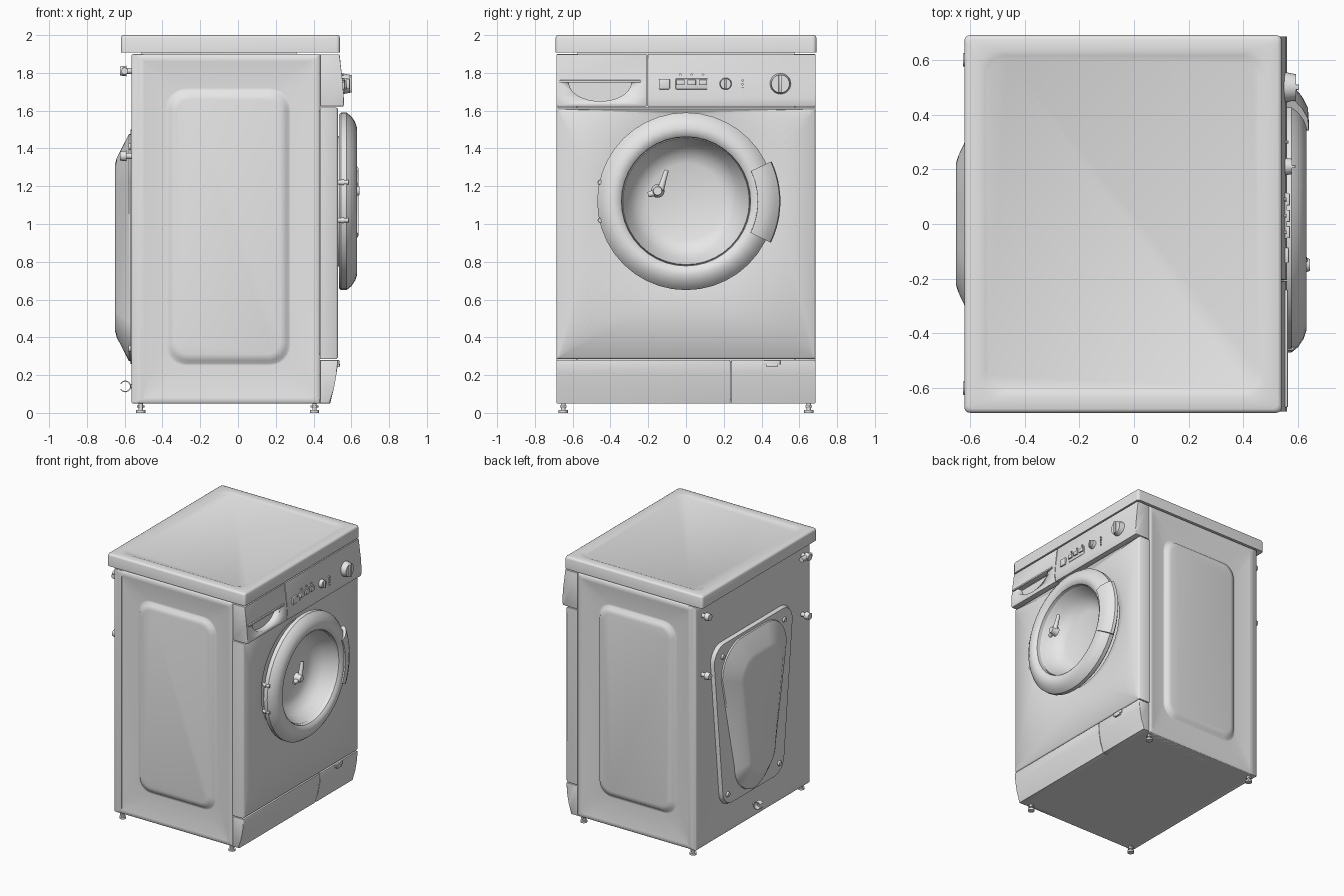
import bpy, bmesh, math
from mathutils import Vector

if "Cube" in bpy.data.objects:
    bpy.data.objects.remove(bpy.data.objects["Cube"])


def material(name, v):
    m = bpy.data.materials.new(name)
    m.diffuse_color = (v, v, v, 1)
    m.use_nodes = True
    m.node_tree.nodes["Principled BSDF"].inputs["Base Color"].default_value = m.diffuse_color
    return m


BODY = material("light_grey", 0.8)


def finish(name, bm, angle=35):
    bmesh.ops.recalc_face_normals(bm, faces=bm.faces)
    me = bpy.data.meshes.new(name)
    bm.to_mesh(me)
    bm.free()
    me.materials.append(BODY)
    ob = bpy.data.objects.new(name, me)
    bpy.context.collection.objects.link(ob)
    bpy.ops.object.select_all(action='DESELECT')
    ob.select_set(True)
    bpy.context.view_layer.objects.active = ob
    bpy.ops.object.shade_smooth_by_angle(angle=math.radians(angle))
    return ob


def loft(name, rings, angle=35, caps=True, loop=False):
    """Bridge closed rings of points; cap both ends or loop back to the first."""
    bm = bmesh.new()
    vs = [[bm.verts.new(p) for p in r] for r in rings]
    pairs = list(zip(vs, vs[1:])) + ([(vs[-1], vs[0])] if loop else [])
    for a, b in pairs:
        for i in range(len(a)):
            j = (i + 1) % len(a)
            bm.faces.new((a[i], a[j], b[j], b[i]))
    if caps:
        bm.faces.new(vs[0])
        bm.faces.new(vs[-1])
    bmesh.ops.remove_doubles(bm, verts=bm.verts, dist=1e-5)
    return finish(name, bm, angle)


def rr(u0, u1, v0, v1, r, taper=0, k=6):
    """Rounded rectangle outline; taper narrows the lower side."""
    pts = []
    for n, (u, v) in enumerate([(u1 - r, v1 - r), (u0 + r, v1 - r),
                                (u0 + r + taper, v0 + r), (u1 - r - taper, v0 + r)]):
        for i in range(k + 1):
            a = math.pi / 2 * (n + i / k)
            pts.append((u + r * math.cos(a), v + r * math.sin(a)))
    return pts


def box(name, x, y, z, bevel=0.006):
    bm = bmesh.new()
    bmesh.ops.create_cube(bm, size=1)
    for v in bm.verts:
        v.co = [lo + (c + 0.5) * (hi - lo) for c, (lo, hi) in zip(v.co, (x, y, z))]
    if bevel:
        bmesh.ops.bevel(bm, geom=bm.edges[:], offset=bevel, segments=2, profile=0.5, affect='EDGES')
    return finish(name, bm)


def prism(name, profile, y0, y1, bevel=0.006):
    """Extrude an x-z profile along y."""
    bm = bmesh.new()
    a, b = [[bm.verts.new((x, y, z)) for x, z in profile] for y in (y0, y1)]
    for i in range(len(a)):
        j = (i + 1) % len(a)
        bm.faces.new((a[i], a[j], b[j], b[i]))
    ends = [bm.faces.new(a), bm.faces.new(b)]
    edges = list({e for f in ends for e in f.edges})
    bmesh.ops.bevel(bm, geom=edges, offset=bevel, segments=2, profile=0.5, affect='EDGES')
    return finish(name, bm)


def rod(name, p, q, r, r2=None, seg=20):
    p, q = Vector(p), Vector(q)
    rot = (q - p).to_track_quat('Z', 'Y')
    ring = [Vector((math.cos(t * math.tau / seg), math.sin(t * math.tau / seg), 0)) for t in range(seg)]
    return loft(name, [[p + rot @ (c * r) for c in ring],
                       [q + rot @ (c * (r if r2 is None else r2)) for c in ring]])


def lathe(name, profile, a0=0, a1=360, seg=40, angle=35):
    """Sweep a closed (radius, x) profile about the door axis."""
    full = a1 - a0 == 360
    rings = []
    for i in range(seg if full else seg + 1):
        a = math.radians(a0 + (a1 - a0) * i / seg)
        rings.append([(x, r * math.cos(a), 1.12 + r * math.sin(a)) for r, x in profile])
    return loft(name, rings, angle, caps=not full, loop=full)


# Cabinet core and base
box("cabinet_core", (-0.51, 0.31), (-0.575, 0.575), (0.06, 1.93), 0)
box("base_plate", (-0.535, 0.45), (-0.68, 0.68), (0.05, 0.07), 0)

# Worktop with a slightly sunken field
steps = [(0, 1.908), (0, 1.985), (0.004, 1.996), (0.014, 2.0), (0.055, 2.0), (0.075, 1.997), (0.085, 1.992)]
loft("worktop", [[(u, v, d) for u, v in rr(-0.62 + i, 0.54 - i, -0.69 + i, 0.69 - i,
                                            0.02 if i < 0.05 else 0.07)] for i, d in steps], angle=50)

# Side panels: sloped groove around a raised rounded field, nearly flush
for side, s in (("left", 1), ("right", -1)):
    outlines = [(rr(-0.54, 0.432, 0.05, 1.9, 0.004), 0.58),
                (rr(-0.54, 0.432, 0.05, 1.9, 0.004), 0.68),
                (rr(-0.535, 0.427, 0.055, 1.895, 0.004), 0.686),
                (rr(-0.51, 0.40, 0.08, 1.86, 0.02), 0.684),
                (rr(-0.385, 0.28, 0.25, 1.72, 0.11), 0.654),
                (rr(-0.37, 0.268, 0.263, 1.705, 0.10), 0.656),
                (rr(-0.355, 0.255, 0.278, 1.69, 0.09), 0.674),
                (rr(-0.325, 0.225, 0.31, 1.66, 0.07), 0.68)]
    loft(side + "_side_panel", [[(u, s * d, v) for u, v in o] for o, d in outlines], angle=80)

# Front panel dished towards the door opening, with a deep well behind the door
outlines = [(rr(-0.57, 0.57, 0.31, 1.6, 0.004, k=10), 0.33),
            (rr(-0.57, 0.57, 0.31, 1.6, 0.004, k=10), 0.434),
            (rr(-0.686, 0.686, 0.285, 1.618, 0.004, k=10), 0.434),
            (rr(-0.686, 0.686, 0.285, 1.618, 0.004, k=10), 0.518),
            (rr(-0.677, 0.677, 0.294, 1.609, 0.004, k=10), 0.53)]
for r, d in ((0.47, 0.495), (0.42, 0.49), (0.38, 0.44), (0.37, 0.36)):
    outlines.append((rr(-r, r, 1.12 - r, 1.12 + r, r, k=10), d))
loft("front_panel", [[(d, u, v) for u, v in o] for o, d in outlines], angle=60)

# Back panel with stamped groove and raised mounting plate
outlines = [(rr(-0.685, 0.685, 0.05, 1.9, 0.004), -0.50),
            (rr(-0.685, 0.685, 0.05, 1.9, 0.004), -0.558),
            (rr(-0.68, 0.68, 0.055, 1.895, 0.004), -0.563),
            (rr(-0.64, 0.64, 0.10, 1.84, 0.03), -0.561),
            (rr(-0.52, 0.52, 0.22, 1.55, 0.14, 0.1), -0.542),
            (rr(-0.48, 0.48, 0.25, 1.51, 0.12, 0.1), -0.542),
            (rr(-0.47, 0.47, 0.26, 1.50, 0.12, 0.1), -0.568)]
loft("back_panel", [[(d, u, v) for u, v in o] for o, d in outlines], angle=60)

# Bulged rear cover, wide at the top
outlines = [(rr(-0.39, 0.39, 0.27, 1.48, 0.24, 0.16, 10), -0.56),
            (rr(-0.385, 0.385, 0.275, 1.475, 0.24, 0.16, 10), -0.578),
            (rr(-0.25, 0.25, 0.40, 1.35, 0.16, 0.09, 10), -0.642),
            (rr(-0.225, 0.225, 0.43, 1.32, 0.14, 0.08, 10), -0.65)]
loft("rear_cover", [[(d, u, v) for u, v in o] for o, d in outlines])

# Rear bolts, hose fittings and cable clip
for y, z in ((0.37, 1.41), (-0.37, 1.41), (0.31, 0.34), (-0.31, 0.34)):
    rod("cover_bolt", (-0.56, y, z), (-0.58, y, z), 0.022, 0.016)
for y, z in ((0.60, 1.81), (-0.60, 1.81), (0.60, 1.36), (-0.60, 1.36)):
    rod("fitting_stem", (-0.54, y, z), (-0.615, y, z), 0.016)
    rod("fitting_cap", (-0.59, y, z), (-0.625, y, z), 0.028, 0.024)
rod("inlet_valve", (-0.60, -0.64, 1.81), (-0.60, -0.53, 1.81), 0.018)
rings = []
for i in range(21):
    a = math.radians(-150 + 300 * i / 20)
    rings.append([(-0.597 + (0.028 + du) * math.cos(a), -0.02 + dy, 0.14 + (0.028 + du) * math.sin(a))
                  for du, dy in ((-0.003, -0.02), (0.003, -0.02), (0.003, 0.02), (-0.003, 0.02))])
loft("cable_clip", rings)
rod("clip_stem", (-0.54, -0.02, 0.14), (-0.57, -0.02, 0.14), 0.012)

# Control panel and detergent drawer
face = [(0.434, 1.622), (0.557, 1.622), (0.56, 1.63), (0.56, 1.67), (0.553, 1.76), (0.538, 1.898), (0.434, 1.898)]
prism("control_panel", face, -0.204, 0.686)
drawer = prism("detergent_drawer", face, -0.686, -0.208)
arc = [(-0.455 + 0.165 * math.cos(math.pi * i / 20), 1.75 - 0.10 * math.sin(math.pi * i / 20)) for i in range(21)]
cutter = loft("drawer_cutter", [[(d, u, v) for u, v in arc] for d in (0.515, 0.60)])
cutter.hide_render = True
mod = drawer.modifiers.new("scoop", 'BOOLEAN')
mod.operation, mod.object = 'DIFFERENCE', cutter
bpy.context.view_layer.objects.active = drawer
bpy.ops.object.modifier_apply(modifier="scoop")
bpy.data.objects.remove(cutter)
box("drawer_lip", (0.53, 0.563), (-0.67, -0.24), (1.748, 1.762), 0.004)

# Buttons, lamps and knobs
box("power_button", (0.54, 0.566), (-0.143, -0.086), (1.713, 1.768), 0.004)
box("button_block", (0.54, 0.56), (-0.055, 0.115), (1.713, 1.77), 0.004)
for y in (-0.03, 0.03, 0.09):
    box("option_button", (0.55, 0.57), (y - 0.022, y + 0.022), (1.735, 1.764), 0.003)
    rod("option_lamp", (0.54, y, 1.79), (0.558, y, 1.79), 0.007, seg=10)
for z in (1.70, 1.72, 1.74, 1.76):
    rod("status_lamp", (0.54, 0.30, z), (0.564, 0.30, z), 0.006, seg=10)
for name, y, r, h in (("small_knob", 0.21, 0.034, 0.578), ("programme_knob", 0.50, 0.058, 0.592)):
    rod(name, (0.54, y, 1.742), (h, y, 1.742), r, r * 0.82, 28)
    box(name + "_grip", (0.56, h + 0.012), (y - r * 0.16, y + r * 0.16), (1.742 - r * 0.8, 1.742 + r * 0.8), 0.003)

# Plinth and filter flap
foot_profile = [(0.434, 0.05), (0.488, 0.05), (0.508, 0.13), (0.522, 0.21), (0.53, 0.27), (0.527, 0.28), (0.434, 0.28)]
prism("plinth", foot_profile, -0.686, 0.235)
prism("filter_flap", foot_profile, 0.239, 0.686)
box("flap_latch", (0.50, 0.537), (0.41, 0.50), (0.255, 0.279), 0.004)
box("flap_latch_tab", (0.50, 0.539), (0.425, 0.485), (0.243, 0.262), 0.003)

# Door ring, bowl, handle and hinge pins
lathe("door_ring", [(0.40, 0.535), (0.46, 0.535), (0.47, 0.545), (0.47, 0.575), (0.45, 0.60), (0.42, 0.62),
                    (0.39, 0.63), (0.36, 0.626), (0.342, 0.61), (0.336, 0.55)])
lathe("door_bowl", [(0.345, 0.57), (0.335, 0.588), (0.325, 0.57), (0.295, 0.51), (0.25, 0.465), (0.20, 0.447),
                    (0.0, 0.44), (0.0, 0.43), (0.25, 0.44), (0.345, 0.50)], angle=60)
lathe("door_handle", [(0.375, 0.56), (0.485, 0.555), (0.50, 0.568), (0.495, 0.59), (0.467, 0.614), (0.425, 0.636),
                      (0.38, 0.639)], a0=-26, a1=25, seg=12)
for z in (1.02, 1.22):
    rod("hinge_pin", (0.53, -0.452, z), (0.585, -0.452, z), 0.012)
    rod("hinge_collar", (0.545, -0.452, z), (0.56, -0.452, z), 0.016)

# Small hook in front of the bowl
rod("hook_base", (0.595, -0.15, 1.175), (0.643, -0.15, 1.175), 0.036, 0.022)
rod("hook_tail", (0.615, -0.15, 1.17), (0.612, -0.20, 1.155), 0.02, 0.014)
rod("hook_lever", (0.618, -0.135, 1.18), (0.612, -0.103, 1.285), 0.018, 0.012)

# Adjustable feet
for x in (-0.515, 0.405):
    for y in (-0.65, 0.65):
        rod("foot_pad", (x, y, 0), (x, y, 0.014), 0.024)
        rod("foot_nut", (x, y, 0.028), (x, y, 0.04), 0.02, seg=6)
        rod("foot_stem", (x, y, 0.01), (x, y, 0.06), 0.011)
